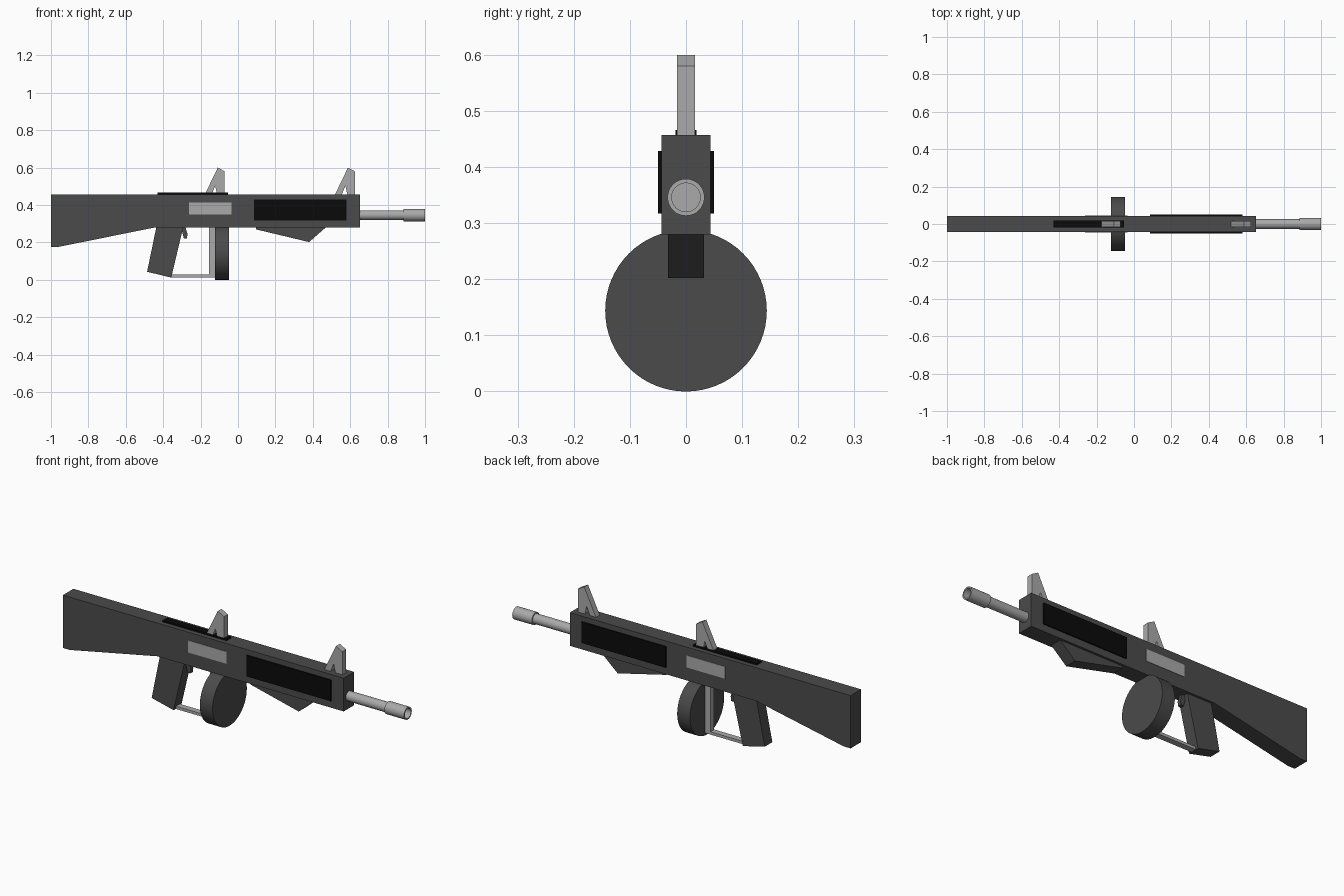
import bpy, bmesh, math

if "Cube" in bpy.data.objects:
    bpy.data.objects.remove(bpy.data.objects["Cube"])


def material(name, v):
    m = bpy.data.materials.new(name)
    m.diffuse_color = (v, v, v, 1)
    m.use_nodes = True
    m.node_tree.nodes["Principled BSDF"].inputs["Base Color"].default_value = m.diffuse_color
    return m


DARK = material("dark_grey", 0.07)
LIGHT = material("light_grey", 0.4)
BLACK = material("black", 0.003)


def finish(name, bm, mat, smooth=False):
    bmesh.ops.recalc_face_normals(bm, faces=bm.faces)
    me = bpy.data.meshes.new(name)
    bm.to_mesh(me)
    bm.free()
    me.materials.append(mat)
    ob = bpy.data.objects.new(name, me)
    bpy.context.collection.objects.link(ob)
    if smooth:
        bpy.ops.object.select_all(action='DESELECT')
        ob.select_set(True)
        bpy.context.view_layer.objects.active = ob
        bpy.ops.object.shade_smooth_by_angle(angle=math.radians(35))
    return ob


def slab(name, pts, y0, y1, mat):
    """Side profile (x, z) extruded from y0 to y1."""
    bm = bmesh.new()
    face = bm.faces.new([bm.verts.new((x, y0, z)) for x, z in pts])
    ext = bmesh.ops.extrude_face_region(bm, geom=[face])["geom"]
    bmesh.ops.translate(bm, vec=(0, y1 - y0, 0),
                        verts=[v for v in ext if isinstance(v, bmesh.types.BMVert)])
    return finish(name, bm, mat)


def rect(x0, x1, z0, z1):
    return [(x0, z0), (x1, z0), (x1, z1), (x0, z1)]


def lathe_x(name, prof, zc, n, mat):
    """Profile (x, radius) revolved about an x axis at height zc."""
    bm = bmesh.new()
    rings = [[bm.verts.new((x, r * math.cos(2 * math.pi * i / n),
                            zc + r * math.sin(2 * math.pi * i / n)))
              for i in range(n)] for x, r in prof]
    for a, b in zip(rings, rings[1:]):
        for i in range(n):
            j = (i + 1) % n
            bm.faces.new((a[i], a[j], b[j], b[i]))
    bm.faces.new(rings[0])
    bm.faces.new(rings[-1])
    return finish(name, bm, mat, True)


# Receiver and stock in one profile
slab("receiver_and_stock", [(-1, 0.457), (-1, 0.176), (-0.96, 0.176), (-0.445, 0.28),
                            (0.653, 0.28), (0.653, 0.457)], -0.044, 0.044, DARK)

# Grip, trigger and fore grip
slab("rear_grip", [(-0.435, 0.29), (-0.486, 0.043), (-0.357, 0.012), (-0.291, 0.29)],
     -0.032, 0.032, DARK)
slab("trigger", [(-0.305, 0.285), (-0.289, 0.22), (-0.273, 0.222), (-0.27, 0.245),
                 (-0.282, 0.285)], -0.01, 0.01, DARK)
slab("fore_grip", [(0.095, 0.285), (0.095, 0.27), (0.38, 0.202), (0.475, 0.285)],
     -0.032, 0.032, DARK)

# Guard: bar under the trigger and upright behind the drum
slab("guard", [(-0.36, 0.013), (-0.12, 0.013), (-0.12, 0.285), (-0.155, 0.285),
               (-0.155, 0.028), (-0.36, 0.028)], -0.016, 0.016, LIGHT)

# Drum magazine
lathe_x("drum", [(-0.124, 0.144), (-0.049, 0.144)], 0.144, 64, DARK)

# Barrel and hollow muzzle
lathe_x("barrel", [(0.64, 0.026), (0.885, 0.026), (0.885, 0.033), (1.0, 0.033),
                   (1.0, 0.0255), (0.89, 0.0255)], 0.346, 32, LIGHT)

# Side plates on both sides
for side, s in (("front", -1), ("back", 1)):
    slab("vent_panel_" + side, rect(0.085, 0.581, 0.317, 0.429), s * 0.042, s * 0.05, BLACK)
    slab("ejection_plate_" + side, rect(-0.263, -0.036, 0.35, 0.414),
         s * 0.042, s * 0.046, LIGHT)

# Top plate
slab("top_plate", rect(-0.43, -0.054, 0.455, 0.466), -0.019, 0.019, BLACK)

# Notched sights
for name, x in (("rear_sight", -0.178), ("front_sight", 0.518)):
    slab(name, [(x, 0.455), (x + 0.07, 0.6), (x + 0.107, 0.58), (x + 0.107, 0.455),
                (x + 0.067, 0.455), (x + 0.056, 0.502), (x + 0.037, 0.455)],
         -0.016, 0.016, LIGHT)
